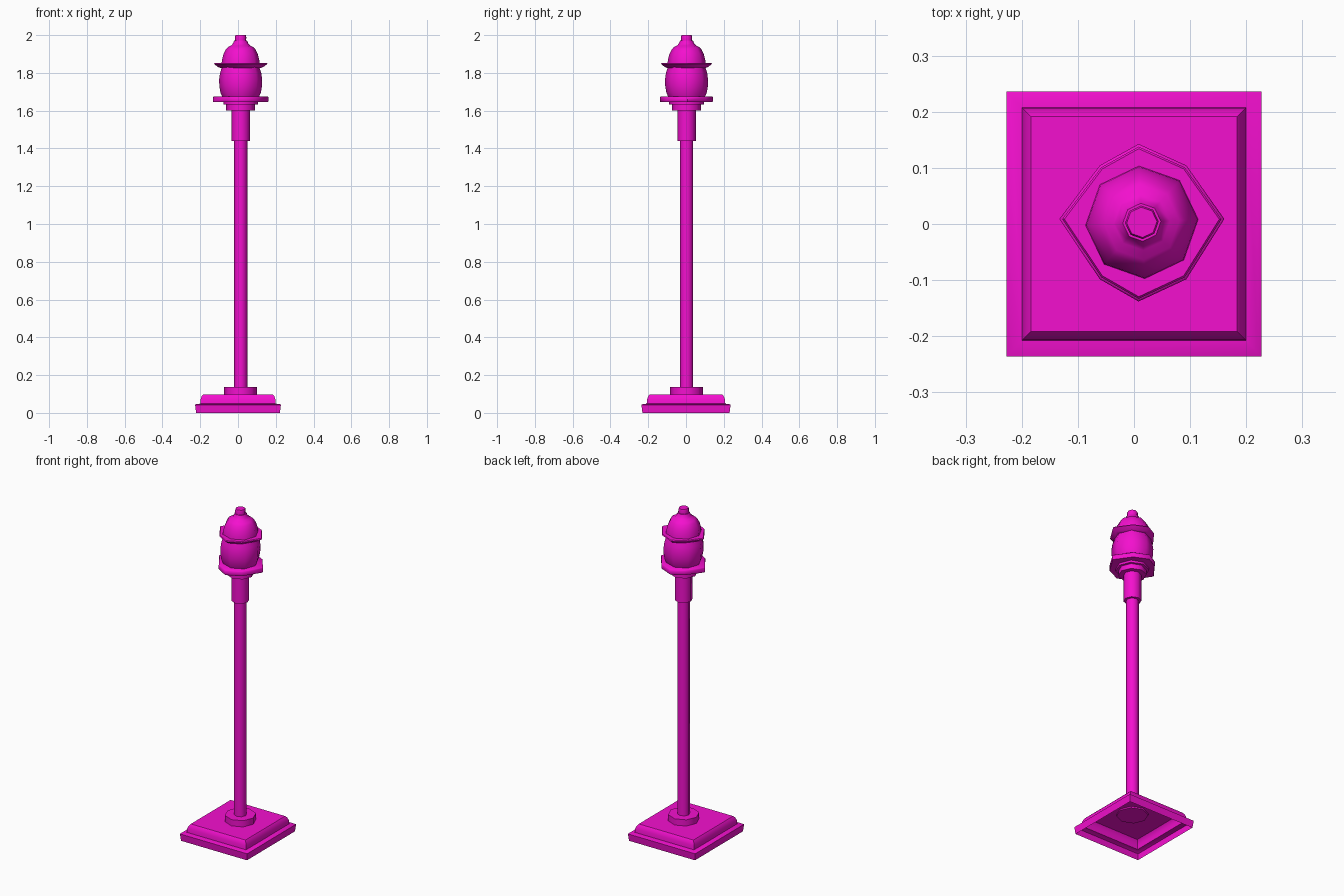
import bpy, bmesh, math

if "Cube" in bpy.data.objects:
    bpy.data.objects.remove(bpy.data.objects["Cube"])

CX, CY = 0.014, 0.003   # axis of the post
mat = bpy.data.materials.new("magenta_paint")
mat.diffuse_color = (0.9, 0.005, 0.62, 1)
mat.use_nodes = True
mat.node_tree.nodes["Principled BSDF"].inputs["Base Color"].default_value = mat.diffuse_color


def ring_dirs(n, turn=0.0):
    return [(math.cos(math.radians(turn) + 2 * math.pi * i / n),
             math.sin(math.radians(turn) + 2 * math.pi * i / n)) for i in range(n)]


def loft(name, profile, dirs, centre=(CX, CY), cap_bottom=True, angle=50):
    """Stack copies of one outline, scaled by the (radius, height) profile."""
    bm = bmesh.new()
    rings = [[bm.verts.new((centre[0] + r * x, centre[1] + r * y, z)) for x, y in dirs]
             for r, z in profile]
    n = len(dirs)
    for a, b in zip(rings, rings[1:]):
        for i in range(n):
            j = (i + 1) % n
            bm.faces.new((a[i], a[j], b[j], b[i]))
    bm.faces.new(rings[-1])
    if cap_bottom:
        bm.faces.new(rings[0][::-1])
    me = bpy.data.meshes.new(name)
    bm.to_mesh(me)
    bm.free()
    ob = bpy.data.objects.new(name, me)
    bpy.context.collection.objects.link(ob)
    me.materials.append(mat)
    bpy.ops.object.select_all(action='DESELECT')
    ob.select_set(True)
    bpy.context.view_layer.objects.active = ob
    bpy.ops.object.shade_smooth_by_angle(angle=math.radians(angle))
    return ob


octagon = ring_dirs(8)
turned = ring_dirs(8, 3)
# lantern plates use a slightly pointed octagon
pointed = [(1, 0.04), (0.54, 0.69), (-0.04, 0.95), (-0.51, 0.69),
           (-1, 0.04), (-0.51, -0.69), (-0.04, -0.96), (0.54, -0.69)]
square = [(1, 1.04), (-1, 1.04), (-1, -1.04), (1, -1.04)]

# stepped square foot, hollow underneath
loft("base", [(0.222, 0), (0.227, 0.043), (0.221, 0.046), (0.2, 0.049),
              (0.198, 0.072), (0.192, 0.088), (0.184, 0.098)],
     square, (0, 0), cap_bottom=False)

# post
loft("base_collar", [(0.087, 0.09), (0.087, 0.136)], octagon)
loft("pole", [(0.035, 0.12), (0.035, 1.45)], octagon)
loft("upper_sleeve", [(0.049, 1.44), (0.049, 1.61)], octagon)
loft("lantern_ring", [(0.077, 1.602), (0.077, 1.632), (0.092, 1.632), (0.092, 1.65)], octagon)

# lantern
loft("lantern_plate", [(0.144, 1.645), (0.147, 1.65), (0.147, 1.671), (0.142, 1.675)], pointed)
loft("globe", [(0.096, 1.67), (0.107, 1.695), (0.113, 1.73), (0.114, 1.765),
               (0.109, 1.80), (0.098, 1.835)], turned)
loft("cap_brim", [(0.106, 1.826), (0.12, 1.831), (0.142, 1.848), (0.138, 1.853)], pointed)
loft("cap_dome", [(0.101, 1.848), (0.099, 1.868), (0.091, 1.90), (0.078, 1.925),
                  (0.067, 1.937), (0.05, 1.945), (0.04, 1.957), (0.034, 1.972)], turned)
loft("finial", [(0.029, 1.965), (0.03, 1.99), (0.027, 2.0)], turned)
